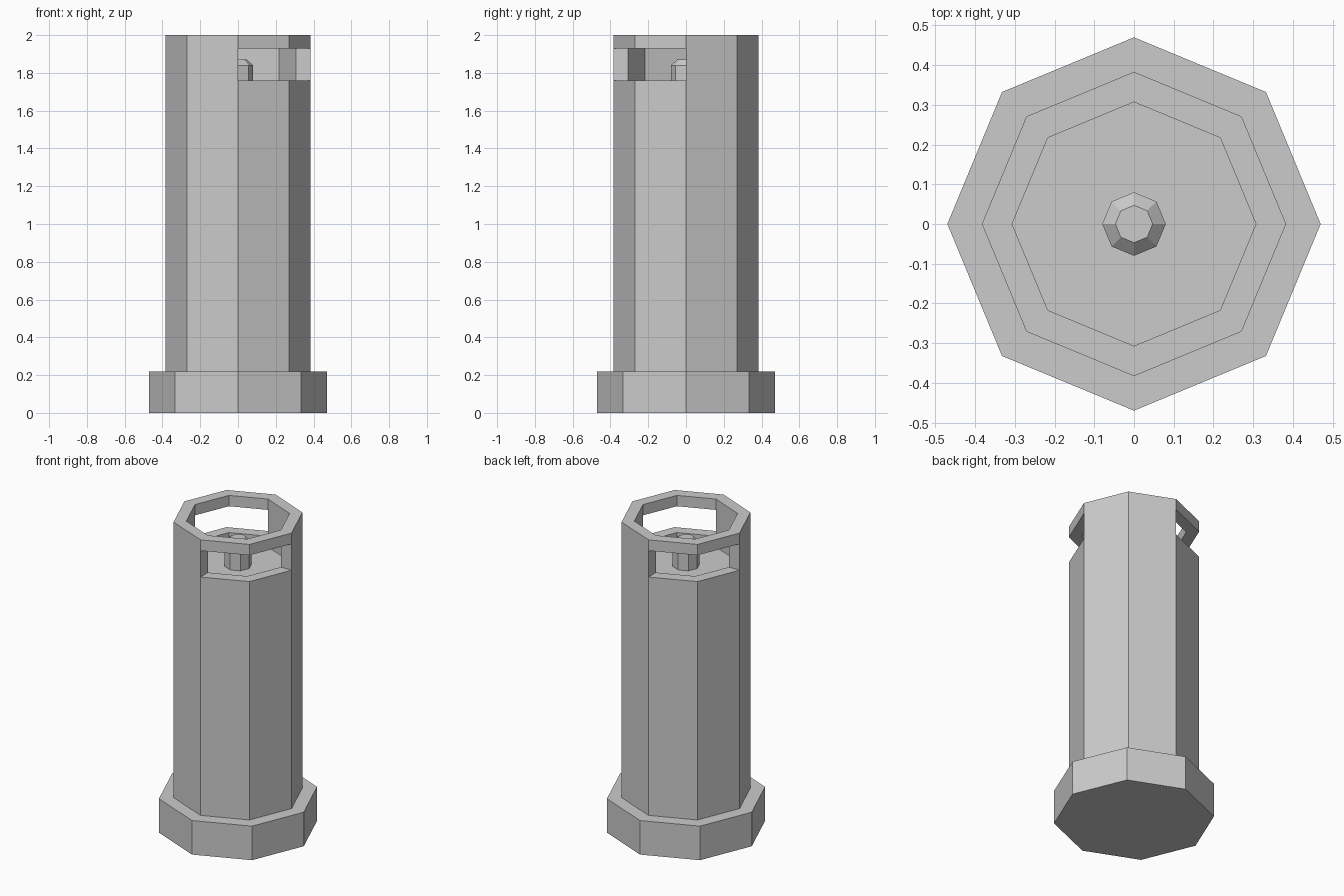
import bpy, bmesh
from math import cos, sin, pi

if "Cube" in bpy.data.objects:
    bpy.data.objects.remove(bpy.data.objects["Cube"])

N = 8


def ring(bm, r, z):
    return [bm.verts.new((r * cos(2 * pi * i / N), r * sin(2 * pi * i / N), z))
            for i in range(N)]


def finish(bm, name):
    bmesh.ops.recalc_face_normals(bm, faces=bm.faces[:])
    me = bpy.data.meshes.new(name)
    bm.to_mesh(me)
    bm.free()
    ob = bpy.data.objects.new(name, me)
    bpy.context.collection.objects.link(ob)
    return ob


def lathe(name, profile, skip=None, extra=None):
    """Eight-sided closed solid from (radius, z) points; skip(level, side) leaves holes."""
    bm = bmesh.new()
    rings = [ring(bm, r, z) for r, z in profile]
    bm.faces.new(rings[0])
    bm.faces.new(rings[-1])
    for k in range(len(rings) - 1):
        a, b = rings[k], rings[k + 1]
        for i in range(N):
            if skip and skip(k, i):
                continue
            j = (i + 1) % N
            bm.faces.new((a[i], a[j], b[j], b[i]))
    if extra:
        extra(bm, rings)
    return finish(bm, name)


# Wide foot
lathe("base", [(0.47, 0), (0.47, 0.22)])

# Hollow-topped post with two opposite quarter windows
OPEN = (2, 3, 6, 7)          # sides that are open
WINDOW_LEVELS = (1, 5)       # outer and inner wall bands of the window


def window_frames(bm, rings):
    out_lo, out_hi, in_hi, in_lo = rings[1], rings[2], rings[5], rings[6]
    for i in OPEN:
        j = (i + 1) % N
        bm.faces.new((out_lo[i], out_lo[j], in_lo[j], in_lo[i]))   # sill
        bm.faces.new((out_hi[i], out_hi[j], in_hi[j], in_hi[i]))   # lintel
    for i in (0, 2, 4, 6):                                         # jambs
        bm.faces.new((out_lo[i], out_hi[i], in_hi[i], in_lo[i]))


lathe("post",
      [(0.383, 0.22), (0.383, 1.76), (0.383, 1.93), (0.383, 2.0),
       (0.307, 2.0), (0.307, 1.93), (0.307, 1.76), (0.307, 1.69)],
      skip=lambda k, i: k in WINDOW_LEVELS and i in OPEN,
      extra=window_frames)

# Small chamfered lamp stub inside the top
lathe("lamp_stub", [(0.08, 1.69), (0.08, 1.84), (0.047, 1.87)])
